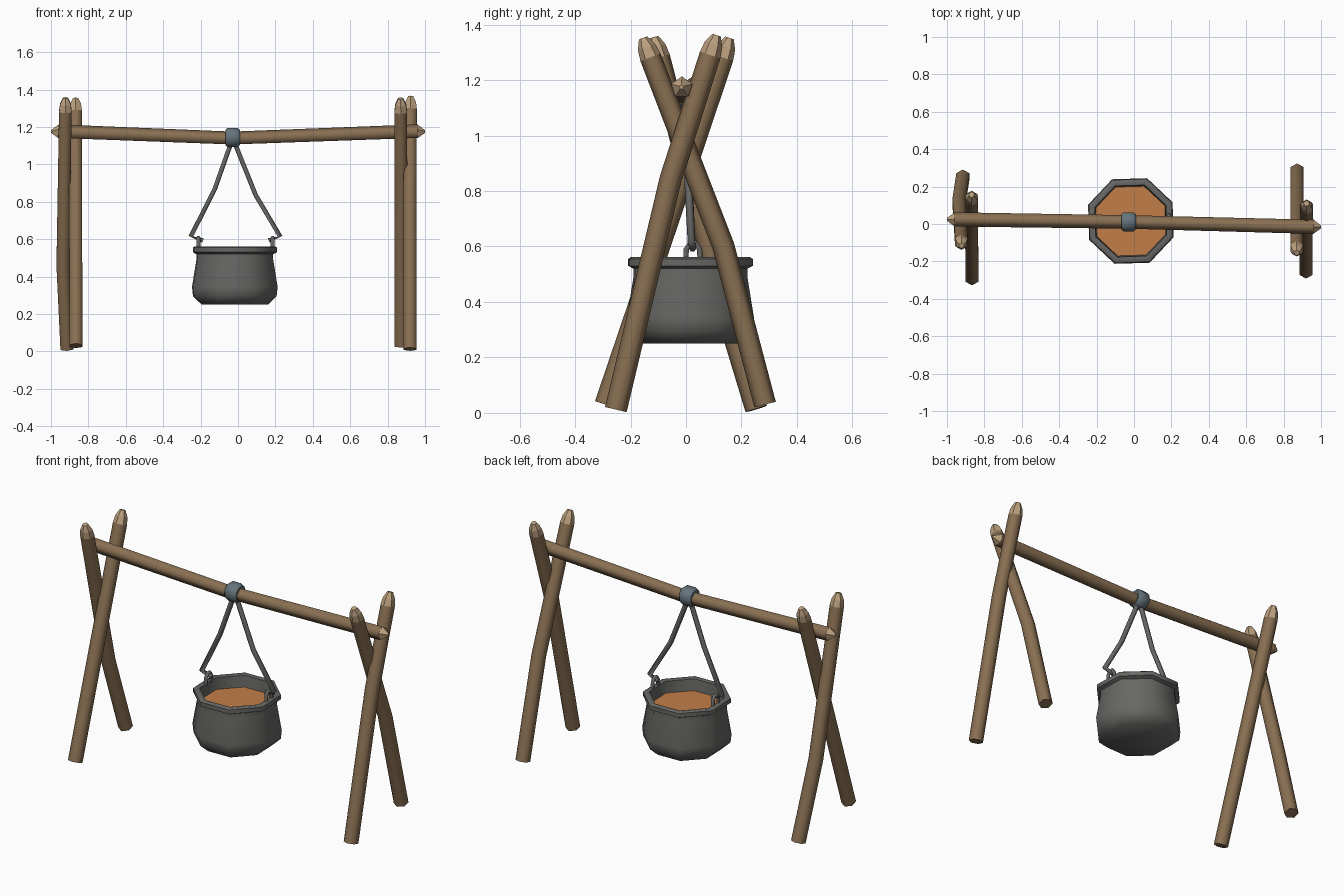
import bpy, bmesh, math
from mathutils import Vector

if "Cube" in bpy.data.objects:
    bpy.data.objects.remove(bpy.data.objects["Cube"])


def material(name, rgb):
    m = bpy.data.materials.new(name)
    m.diffuse_color = (*rgb, 1)
    m.use_nodes = True
    m.node_tree.nodes["Principled BSDF"].inputs["Base Color"].default_value = m.diffuse_color
    return m


WOOD = material("brown wood", (0.25, 0.16, 0.085))
CUT = material("pale cut wood", (0.50, 0.35, 0.21))
IRON = material("dark iron", (0.135, 0.135, 0.13))
BAND = material("blue grey band", (0.13, 0.175, 0.20))
SOUP = material("orange soup", (0.54, 0.21, 0.065))


def loft(name, rings, mats, mat_of=lambda i: 0, cap_mats=(0, 0), smooth=lambda i: True):
    """Skin a list of point rings, capping both ends."""
    bm = bmesh.new()
    vs = [[bm.verts.new(p) for p in ring] for ring in rings]
    n = len(vs[0])
    for i in range(len(vs) - 1):
        for k in range(n):
            j = (k + 1) % n
            f = bm.faces.new((vs[i][k], vs[i][j], vs[i + 1][j], vs[i + 1][k]))
            f.material_index = mat_of(i)
            f.smooth = smooth(i)
    for ring, m in ((vs[0][::-1], cap_mats[0]), (vs[-1], cap_mats[1])):
        bm.faces.new(ring).material_index = m
    bmesh.ops.recalc_face_normals(bm, faces=bm.faces)
    me = bpy.data.meshes.new(name)
    bm.to_mesh(me)
    bm.free()
    for m in mats:
        me.materials.append(m)
    ob = bpy.data.objects.new(name, me)
    bpy.context.collection.objects.link(ob)
    return ob


def tube_rings(pts, radii, sides, ref):
    """Rings square to a path; the first corner points along ref."""
    pts = [Vector(p) for p in pts]
    rings = []
    for i, p in enumerate(pts):
        a, b = pts[max(i - 1, 0)], pts[min(i + 1, len(pts) - 1)]
        t = (b - a).normalized()
        u = Vector(ref)
        u = (u - t * u.dot(t)).normalized()
        v = t.cross(u)
        rings.append([p + radii[i] * (math.cos(w) * u + math.sin(w) * v)
                      for w in (2 * math.pi * k / sides for k in range(sides))])
    return rings


def toward(a, b, d):
    a, b = Vector(a), Vector(b)
    return a + (b - a).normalized() * d


# crossed legs: foot, bend, top
legs = {
    "left_back_foot_leg": [(-0.915, 0.253, 0.014), (-0.936, 0.118, 0.46), (-0.922, -0.115, 1.355)],
    "left_front_foot_leg": [(-0.866, -0.29, 0.03), (-0.868, -0.07, 0.68), (-0.868, 0.157, 1.352)],
    "right_back_foot_leg": [(0.872, 0.285, 0.03), (0.872, 0.135, 0.60), (0.87, -0.155, 1.352)],
    "right_front_foot_leg": [(0.92, -0.253, 0.012), (0.92, -0.055, 0.845), (0.923, 0.11, 1.362)],
}
for name, (foot, bend, top) in legs.items():
    path = [foot, bend, toward(top, bend, 0.075), toward(top, bend, 0.035), top]
    r = 0.040
    loft(name, tube_rings(path, [r, r, r * 0.97, r * 0.83, r * 0.4], 6, (0, 1, 0)),
         [WOOD, CUT], lambda i: int(i >= 2), (0, 1), lambda i: i < 2)

# sagging crossbar with whittled ends
left, mid, right = (-1.0, 0.025, 1.175), (-0.03, 0.011, 1.137), (1.0, -0.016, 1.175)
path = [left, toward(left, mid, 0.04), mid, toward(right, mid, 0.04), right]
loft("crossbar", tube_rings(path, [0.008, 0.04, 0.038, 0.04, 0.008], 5, (0, 0, 1)),
     [WOOD, CUT], lambda i: int(i in (0, 3)), (1, 1), lambda i: i in (1, 2))

# iron band round the crossbar
path = [(x - 0.029, 0.011, 1.144) for x in (-0.039, -0.027, 0.027, 0.039)]
loft("hanger_band", tube_rings(path, [0.044, 0.055, 0.055, 0.044], 8, (0, 0.38, 0.92)), [BAND])

# pot: apothem and height, outside up, over the rim, down to the soup
CX, CY = -0.017, 0.016
profile = [(0.175, 0.25), (0.221, 0.295), (0.226, 0.345), (0.203, 0.49), (0.203, 0.52),
           (0.222, 0.53), (0.222, 0.555), (0.212, 0.562), (0.190, 0.557), (0.184, 0.49)]
rings = []
for a, z in profile:
    R = a / math.cos(math.pi / 8)
    rings.append([(CX + R * math.cos(w), CY + R * math.sin(w), z)
                  for w in (math.pi / 4 * (k + 0.5) + 0.03 for k in range(8))])
pot = loft("pot", rings, [IRON, SOUP], cap_mats=(0, 1))
bpy.context.view_layer.objects.active = pot
pot.select_set(True)
bpy.ops.object.shade_smooth_by_angle(angle=math.radians(50))

# bail arms and the lugs they hook into
arms = {
    "left": ([(-0.035, 0.011, 1.12), (-0.125, 0.008, 0.866), (-0.252, 0.02, 0.615), (-0.188, 0.024, 0.594)], -0.212),
    "right": ([(-0.02, 0.011, 1.12), (0.095, 0.008, 0.835), (0.225, 0.02, 0.615), (0.165, 0.024, 0.594)], 0.185),
}
for side, (path, lx) in arms.items():
    loft(side + "_bail_arm", tube_rings(path, [0.014] * 4, 6, (0, 1, 0)), [IRON])
    lug = [(lx, 0.025 + dy, z) for dy, z in
           ((-0.026, 0.545), (-0.024, 0.59), (-0.012, 0.608), (0.012, 0.608), (0.024, 0.59), (0.026, 0.545))]
    loft(side + "_lug", tube_rings(lug, [0.011] * 6, 6, (1, 0, 0)), [IRON])
